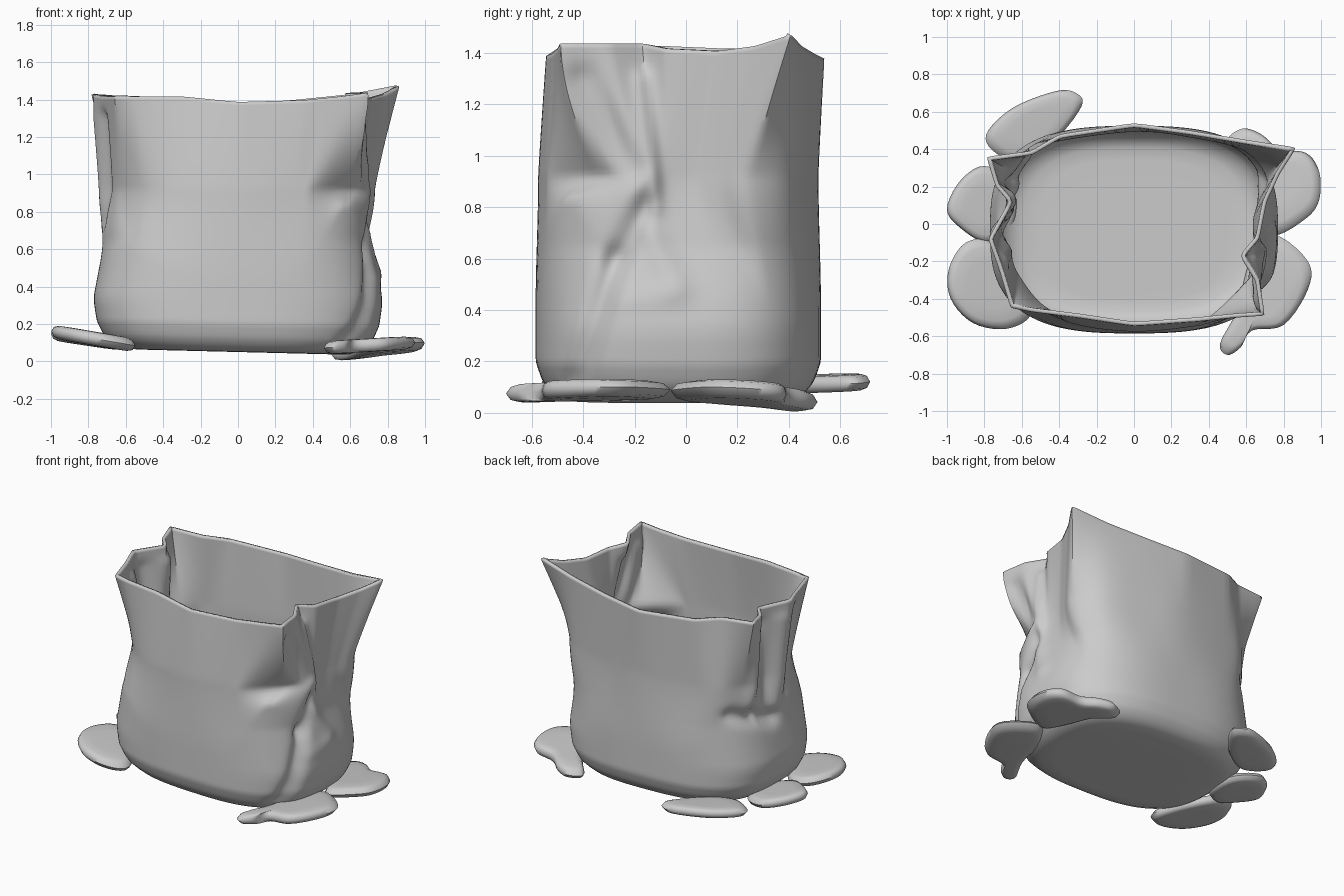
import bpy, bmesh, math
from mathutils import Vector

if "Cube" in bpy.data.objects:
    bpy.data.objects.remove(bpy.data.objects["Cube"])


def make_object(name, bm, angle=40):
    me = bpy.data.meshes.new(name)
    bm.to_mesh(me)
    bm.free()
    ob = bpy.data.objects.new(name, me)
    bpy.context.collection.objects.link(ob)
    bpy.ops.object.select_all(action='DESELECT')
    bpy.context.view_layer.objects.active = ob
    ob.select_set(True)
    bpy.ops.object.shade_smooth_by_angle(angle=math.radians(angle))
    return ob


def loft(bm, rows, start=None, end=None):
    rings = [[bm.verts.new(p) for p in r] for r in rows]
    n = len(rings[0])
    for a, b in zip(rings, rings[1:]):
        for i in range(n):
            bm.faces.new((a[i], a[(i + 1) % n], b[(i + 1) % n], b[i]))
    for ring, c in ((rings[0][::-1], start), (rings[-1], end)):
        if c is not None:
            v = bm.verts.new(c)
            for i in range(n):
                bm.faces.new((ring[i], ring[(i + 1) % n], v))


def resample(pts, k, smooth):
    out, n = [], len(pts)
    for i in range(n):
        p0, p1, p2, p3 = (Vector(pts[(i + j) % n]) for j in (-1, 0, 1, 2))
        for s in range(k):
            t = s / k
            q = p1.lerp(p2, t)
            if smooth:
                q = 0.5 * (2 * p1 + (p2 - p0) * t + (2 * p0 - 5 * p1 + 4 * p2 - p3) * t * t
                           + (3 * p1 - p0 - 3 * p2 + p3) * t ** 3)
            out.append(q)
    return out


def sstep(t):
    t = max(0, min(1, t))
    return t * t * (3 - 2 * t)


def interp(x, table):
    for (a, va), (b, vb) in zip(table, table[1:]):
        if x <= b:
            return va + (vb - va) * max(0, (x - a) / (b - a))
    return table[-1][1]


# Bag: open rim and pinched waist, counter-clockwise from the front left corner
rim = [(-.66, -.45, 1.42), (-.55, -.47, 1.42), (-.3, -.50, 1.42), (0, -.545, 1.39),
       (.35, -.52, 1.40), (.55, -.50, 1.42), (.70, -.49, 1.44), (.67, -.3, 1.44),
       (.59, -.17, 1.44), (.67, -.08, 1.42), (.71, .12, 1.41), (.78, .27, 1.43),
       (.87, .41, 1.475), (.6, .45, 1.43), (.3, .50, 1.40), (0, .54, 1.38),
       (-.4, .48, 1.40), (-.55, .39, 1.42), (-.79, .36, 1.43), (-.74, .2, 1.42),
       (-.67, .12, 1.42), (-.78, -.08, 1.43), (-.72, -.25, 1.42)]
waist = [(-.63, -.29), (-.50, -.45), (-.3, -.54), (0, -.575), (.3, -.55), (.42, -.51),
         (.60, -.33), (.71, -.2), (.68, -.13), (.66, -.07), (.66, .03), (.69, .12),
         (.73, .25), (.60, .41), (.3, .485), (0, .515), (-.4, .465), (-.56, .41),
         (-.66, .29), (-.74, .2), (-.66, .08), (-.74, -.05), (-.68, -.18)]
# side creases: side, y0, z0, y1, z1, radius, outward push
creases = [(1, -.42, .15, -.27, .6, .045, -.04), (1, -.27, .6, -.15, .8, .05, -.03),
           (1, -.12, .8, -.17, 1.3, .035, .03), (1, -.15, .72, -.04, .5, .05, .02),
           (1, -.25, .44, -.04, .46, .05, .01), (1, -.4, 1.3, -.2, .95, .05, -.03),
           (-1, .15, 1.3, .2, .7, .04, -.04), (-1, -.02, 1.3, .02, .7, .045, .02),
           (-1, -.2, 1.3, -.1, .75, .04, -.03), (-1, .35, .72, .05, .62, .05, -.04)]


def crease_push(x, y, z):
    total = 0
    for side, y0, z0, y1, z1, r, amt in creases:
        if x * side < .5:
            continue
        a, d, p = Vector((y0, z0)), Vector((y1 - y0, z1 - z0)), Vector((y, z))
        t = max(0, min(1, (p - a).dot(d) / d.length_squared))
        total += side * amt * math.exp(-((p - a - d * t).length / r) ** 2)
    return total


def body(angle, z):
    c, s = math.cos(angle), math.sin(angle)
    r = (abs(c) ** 2.85 + abs(s) ** 2.85) ** (-1 / 2.85)
    rx = interp(z, [(.0, .77), (.35, .77), (.65, .715), (.95, .73)])
    k = interp(z, [(.05, .78), (.07, .85), (.12, .93), (.2, .98), (.3, 1)])
    return Vector((r * c * rx * k, -.03 + r * s * .555 * min(1, k + .02)))


def near(p, x, y, r):
    return math.exp(-((p.x - x) ** 2 + (p.y - y) ** 2) / r ** 2)


top = resample(rim, 7, False)
mid = resample(waist, 7, True)
levels = [i / 11 * .25 for i in range(12)]
levels += [.25 + i / 52 * 1.19 for i in range(1, 53)]
rows = []
for lv in levels:
    row = []
    for T, W in zip(top, mid):
        ang = math.atan2((T.y + .02) / .51, T.x / .74)
        z = .05 + lv * (T.z - .05) / 1.44
        # the dents end in a short shelf below the pinched corners
        zb = .4 + .43 * near(T, .68, -.46, .25) + .2 * near(T, -.66, -.44, .3) \
            + .25 * near(T, -.75, .35, .3)
        zw = .92
        if z < zw:
            p = body(ang, z).lerp(W, sstep((z - zb) / (zw - zb)))
        else:
            t = (z - zw) / (T.z - zw)
            t = 1 - (1 - t) ** 1.8 if T.y < -.4 and T.x > .4 else t ** 1.1
            p = W.lerp(T.xy, t)
        x = p.x + crease_push(p.x, p.y, z)
        row.append((x, p.y, z - .025 * x * (1 - sstep(z / .6))))
    rows.append(row)
base = [[(x * f, -.03 + (y + .03) * f, .05 - .025 * x * f) for x, y, z in rows[0]]
        for f in (.3, .6, .85)]
bm = bmesh.new()
loft(bm, base + rows, start=(0, -.03, .05))
bag = make_object("paper_bag", bm, 50)
sm = bag.modifiers.new("soften", 'SMOOTH')
sm.factor, sm.iterations = .5, 2
so = bag.modifiers.new("thickness", 'SOLIDIFY')
so.thickness, so.offset = .022, -1


# Flat slabs tucked around the base: outline, centre height, slope x, slope y, half thickness
def slab(name, outline, z0, gx, gy, h):
    pts = resample(outline, 5, True)
    if sum(a.x * b.y - a.y * b.x for a, b in zip(pts, pts[1:] + pts[:1])) < 0:
        pts.reverse()
    c = sum(pts, Vector((0, 0))) / len(pts)

    def at(p, s, k):
        q = c.lerp(p, s)
        return (q.x, q.y, z0 + gx * (q.x - c.x) + gy * (q.y - c.y) + k * h)
    prof = [(.5, -1), (.8, -.95), (.93, -.7), (1, 0), (.93, .7), (.8, .95), (.5, 1)]
    bm = bmesh.new()
    loft(bm, [[at(p, s, k) for p in pts] for s, k in prof], at(c, 0, -1), at(c, 0, 1))
    make_object(name, bm, 60)


slab("slab_back_left", [(-.79, .48), (-.74, .38), (-.6, .34), (-.42, .45), (-.28, .63),
                        (-.31, .70), (-.42, .71), (-.65, .62)], .115, -.03, .06, .033)
slab("slab_left", [(-1, .08), (-.93, -.02), (-.78, -.1), (-.64, .0), (-.64, .22),
                   (-.8, .31), (-.93, .23)], .12, -.15, 0, .035)
slab("slab_front_left", [(-.99, -.24), (-.98, -.40), (-.86, -.53), (-.68, -.56), (-.55, -.48),
                         (-.6, -.3), (-.75, -.10), (-.9, -.1)], .125, -.17, 0, .038)
slab("slab_right", [(.74, -.06), (.92, .03), (.99, .13), (.99, .28), (.92, .38), (.78, .4),
                    (.68, .48), (.58, .51), (.5, .44), (.6, .3), (.66, .1)], .07, .1, -.05, .038)
slab("slab_front_right", [(.75, -.06), (.93, -.2), (.93, -.35), (.8, -.54), (.63, -.57),
                          (.57, -.66), (.5, -.70), (.46, -.64), (.55, -.46), (.62, -.2)],
     .085, .06, 0, .036)
